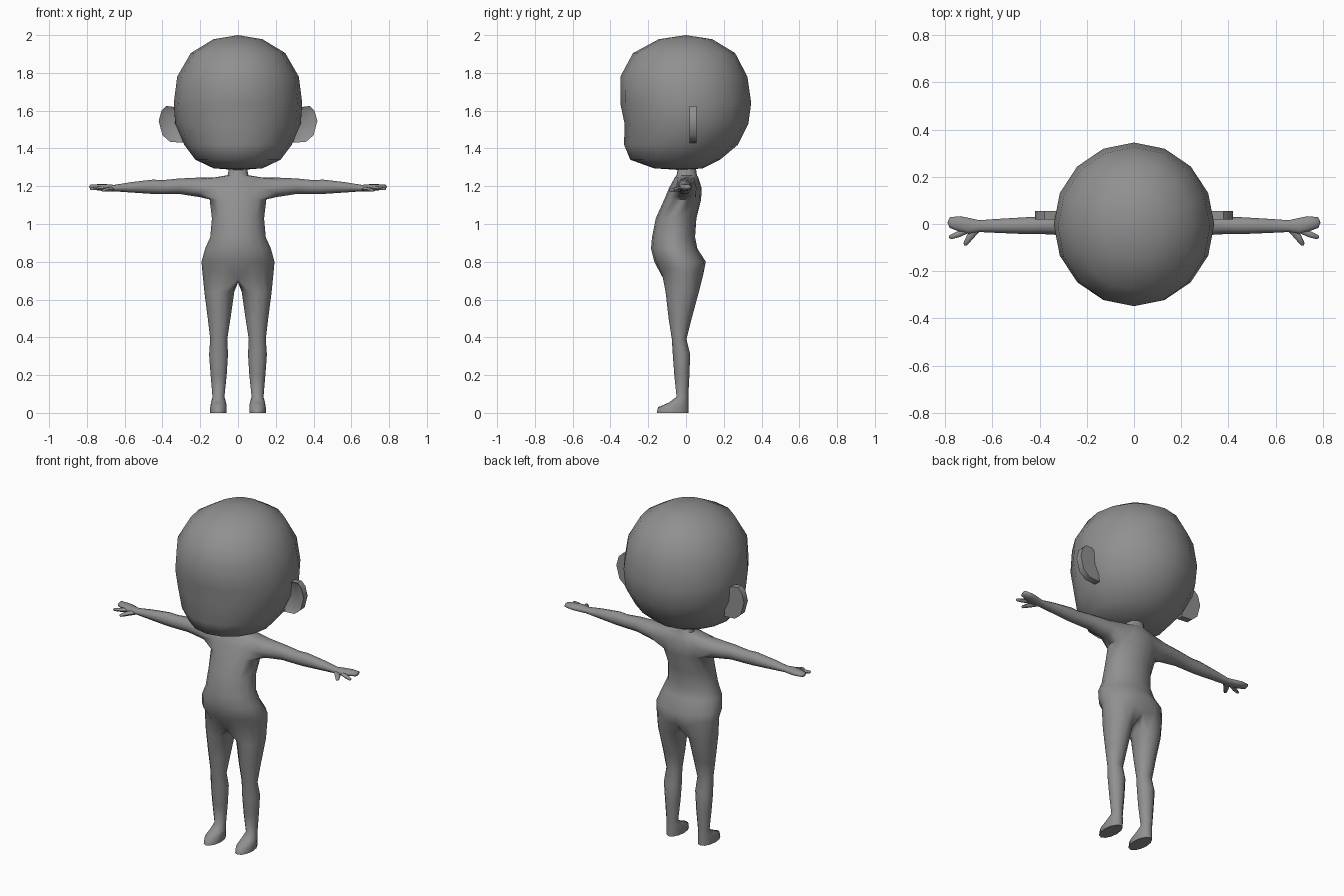
import bpy, bmesh, math
from mathutils import Vector

if "Cube" in bpy.data.objects:
    bpy.data.objects.remove(bpy.data.objects["Cube"])

grey = bpy.data.materials.new("plain grey")
grey.diffuse_color = (0.28, 0.28, 0.28, 1)
grey.use_nodes = True
grey.node_tree.nodes["Principled BSDF"].inputs["Base Color"].default_value = grey.diffuse_color


def finish(bm, name, angle=60, mirror=True):
    bmesh.ops.recalc_face_normals(bm, faces=bm.faces)
    me = bpy.data.meshes.new(name)
    bm.to_mesh(me)
    bm.free()
    me.materials.append(grey)
    ob = bpy.data.objects.new(name, me)
    bpy.context.collection.objects.link(ob)
    bpy.ops.object.select_all(action='DESELECT')
    ob.select_set(True)
    bpy.context.view_layer.objects.active = ob
    bpy.ops.object.shade_smooth_by_angle(angle=math.radians(angle))
    if mirror:
        mod = ob.modifiers.new("mirror", 'MIRROR')
        mod.use_clip = True
        mod.merge_threshold = 0.0005
    return ob


def bridge(bm, a, b, closed=True):
    n = len(a)
    for i in range(n if closed else n - 1):
        j = (i + 1) % n
        bm.faces.new((a[i], a[j], b[j], b[i]))


def fan(bm, ring, point):
    tip = bm.verts.new(point)
    for i in range(len(ring)):
        bm.faces.new((ring[i], ring[(i + 1) % len(ring)], tip))


def level_ring(bm, z, rx, yf, yb, count):
    """Verts of a 16-sided level ring, from the front midline round +x."""
    cy, ry = (yf + yb) / 2, (yb - yf) / 2
    return [bm.verts.new((rx * math.sin(k * math.pi / 8) if k % 8 else 0,
                          cy - ry * math.cos(k * math.pi / 8), z))
            for k in range(count)]


# Head: lofted rings (z, half width, front y, back y)
bm = bmesh.new()
HEAD = [(1.295, .13, -.17, .09), (1.34, .225, -.295, .18), (1.42, .285, -.328, .275),
        (1.53, .332, -.325, .33), (1.64, .34, -.348, .345), (1.78, .322, -.348, .325),
        (1.905, .25, -.28, .26), (1.978, .13, -.145, .14)]
rings = [level_ring(bm, *r, 16) for r in HEAD]
for a, b in zip(rings, rings[1:]):
    bridge(bm, a, b)
fan(bm, rings[0], (0, -.02, 1.285))
fan(bm, rings[-1], (0, 0, 2.0))
finish(bm, "head", mirror=False)

# Ears: extruded outline with a hollowed front
bm = bmesh.new()
EAR = [(.30, 1.60), (.34, 1.62), (.38, 1.625), (.405, 1.60), (.42, 1.545),
       (.40, 1.47), (.36, 1.435), (.29, 1.43)]
back = [bm.verts.new((x, .055, z)) for x, z in EAR]
front = [bm.verts.new((x, .018, z)) for x, z in EAR]
bridge(bm, back, front)
bm.faces.new(back)
face = bm.faces.new(front)
bmesh.ops.recalc_face_normals(bm, faces=bm.faces)
bmesh.ops.inset_region(bm, faces=[face], thickness=.018, depth=-.012)
finish(bm, "ears", 50)

# Body half: torso rows (z, half width, front y, back y)
bm = bmesh.new()
TORSO = [(.76, .19, -.135, .10), (.80, .193, -.168, .105), (.87, .174, -.185, .06),
         (.93, .147, -.18, .048), (1.03, .138, -.16, .055), (1.13, .15, -.115, .08),
         (1.19, .165, -.09, .083), (1.245, .135, -.06, .065), (1.258, .055, -.05, .058),
         (1.31, .045, -.04, .05)]
rows = [level_ring(bm, *r, 9) for r in TORSO]
for i, (a, b) in enumerate(zip(rows, rows[1:])):
    if i in (5, 6):                     # leave the arm hole open
        bridge(bm, a[:3], b[:3], False)
        bridge(bm, a[6:], b[6:], False)
    else:
        bridge(bm, a, b, False)

# Leg: starts from the hip row plus three crotch points
for k, drop in ((0, .05), (1, .028), (7, .028), (8, .05)):
    rows[0][k].co.z -= drop
rows[0][0].co.y += .015
rows[0][8].co.y -= .02
crotch = [bm.verts.new((0, y, .69)) for y in (.045, -.01, -.07)]
loop = rows[0] + crotch
LEG = [(.64, .02, .178, -.108, .068), (.5, .04, .16, -.092, .03), (.39, .057, .147, -.075, .002),
       (.31, .053, .153, -.07, .022), (.2, .06, .145, -.062, .018), (.085, .072, .135, -.05, .012),
       (.055, .063, .143, -.09, .012), (.03, .06, .147, -.148, .014), (0, .06, .147, -.155, .014)]
for z, xi, xo, yf, yb in LEG:
    ring = []
    for i in range(12):
        t = math.radians(-120 + 30 * i)
        ring.append(bm.verts.new(((xi + xo) / 2 + (xo - xi) / 2 * math.cos(t),
                                  (yf + yb) / 2 + (yb - yf) / 2 * math.sin(t), z)))
    bridge(bm, loop, ring)
    loop = ring
bm.faces.new(loop)

# Arm and mitten hand: rings (x, y, z, y radius, z radius) from the shoulder hole
loop = rows[5][2:7] + [rows[6][6]] + rows[7][6:1:-1] + [rows[6][2]]
ARM = [(.20, .0, 1.194, .055, .052), (.31, -.004, 1.2, .043, .041), (.40, -.006, 1.195, .036, .037),
       (.45, -.007, 1.197, .036, .038), (.57, -.008, 1.194, .03, .027), (.655, -.009, 1.19, .025, .017),
       (.70, -.008, 1.192, .034, .019), (.735, .0, 1.194, .033, .017), (.78, .006, 1.196, .023, .013)]
for x, y, z, ry, rz in ARM:
    ring = []
    for i in range(12):
        t = math.radians(-60 + 30 * i)
        ring.append(bm.verts.new((x, y + ry * math.sin(t), z - rz * math.cos(t))))
    bridge(bm, loop, ring)
    loop = ring
fan(bm, loop, (.79, .006, 1.196))
finish(bm, "body")


def finger(name, points):
    """Tapered six-sided finger through (x, y, z, radius) points."""
    bm = bmesh.new()
    first, last = Vector(points[0][:3]), Vector(points[-1][:3])
    d = (last - first).normalized()
    side = d.cross(Vector((0, 0, 1))).normalized()
    up = side.cross(d)
    rings = [[bm.verts.new(Vector((x, y, z)) + r * (math.cos(a) * side + .8 * math.sin(a) * up))
              for a in (i * math.pi / 3 for i in range(6))] for x, y, z, r in points]
    for a, b in zip(rings, rings[1:]):
        bridge(bm, a, b)
    bm.faces.new(rings[0])
    fan(bm, rings[-1], last + d * .006)
    finish(bm, name)


# Separate digits
finger("index_fingers", [(.70, -.022, 1.19, .015), (.745, -.044, 1.188, .013), (.778, -.056, 1.186, .009)])
finger("thumbs", [(.665, -.018, 1.186, .017), (.695, -.055, 1.182, .015), (.715, -.086, 1.178, .009)])
